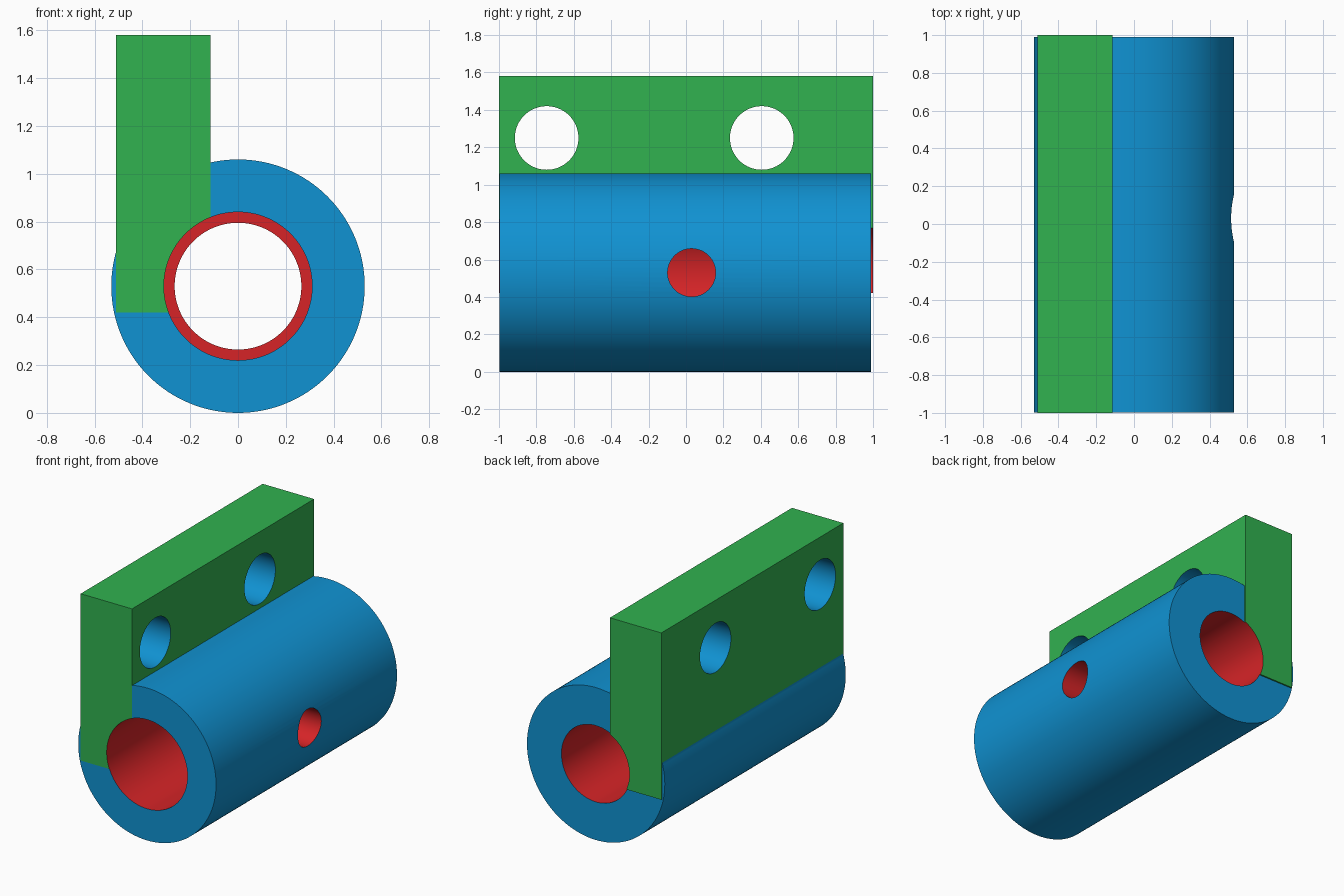
import bpy
import math

if "Cube" in bpy.data.objects:
    bpy.data.objects.remove(bpy.data.objects["Cube"])


def material(name, rgb):
    m = bpy.data.materials.new(name)
    linear = [((c / 255 + 0.055) / 1.055) ** 2.4 for c in rgb]
    m.diffuse_color = (*linear, 1)
    m.use_nodes = True
    m.node_tree.nodes["Principled BSDF"].inputs["Base Color"].default_value = m.diffuse_color
    return m


BLUE = material("blue", (16, 146, 210))
GREEN = material("green", (49, 178, 80))
RED = material("red", (214, 36, 39))
AXIS_Z = 0.53


def cylinder(name, axis, radius, start, end, a, b, mat):
    """Cylinder along x or y; a, b are the other two coordinates."""
    mid = (start + end) / 2
    loc, rot = ((mid, a, b), (0, math.pi / 2, 0)) if axis == "x" else \
               ((a, mid, b), (math.pi / 2, 0, 0))
    bpy.ops.mesh.primitive_cylinder_add(vertices=128, radius=radius, depth=end - start,
                                        location=loc, rotation=rot)
    ob = bpy.context.object
    ob.name = name
    ob.data.materials.append(mat)
    return ob


def combine(target, other, operation):
    """Boolean that keeps the colour of each source surface."""
    mod = target.modifiers.new(other.name, "BOOLEAN")
    mod.operation = operation
    mod.object = other
    mod.solver = "EXACT"
    mod.material_mode = "TRANSFER"
    bpy.context.view_layer.objects.active = target
    bpy.ops.object.modifier_apply(modifier=mod.name)
    bpy.data.objects.remove(other)


# Round sleeve
sleeve = cylinder("sleeve_bracket", "y", 0.53, -0.998, 0.99, 0, AXIS_Z, BLUE)

# Upright mounting plate set into the sleeve
bpy.ops.mesh.primitive_cube_add(size=1, location=(-0.3125, 0, 1.0))
plate = bpy.context.object
plate.name = "mounting_plate"
plate.scale = (0.395, 2.0, 1.16)
plate.data.materials.append(GREEN)
combine(sleeve, plate, "UNION")

# Stepped bore: wide at the front, narrow at the back
combine(sleeve, cylinder("front_bore", "y", 0.31, -1.1, 0.25, 0, AXIS_Z, RED), "DIFFERENCE")
combine(sleeve, cylinder("back_bore", "y", 0.265, 0.1, 1.1, 0, AXIS_Z, RED), "DIFFERENCE")

# Side hole into the bore
combine(sleeve, cylinder("side_hole", "x", 0.128, 0.0, 0.7, 0.03, AXIS_Z, RED), "DIFFERENCE")

# Bolt holes through the plate
for y in (-0.745, 0.405):
    combine(sleeve, cylinder("bolt_hole", "x", 0.17, -0.7, 0.1, y, 1.25, BLUE), "DIFFERENCE")

# Smooth round walls, crisp edges
bpy.ops.object.select_all(action="DESELECT")
sleeve.select_set(True)
bpy.context.view_layer.objects.active = sleeve
bpy.ops.object.shade_smooth_by_angle(angle=math.radians(30))
